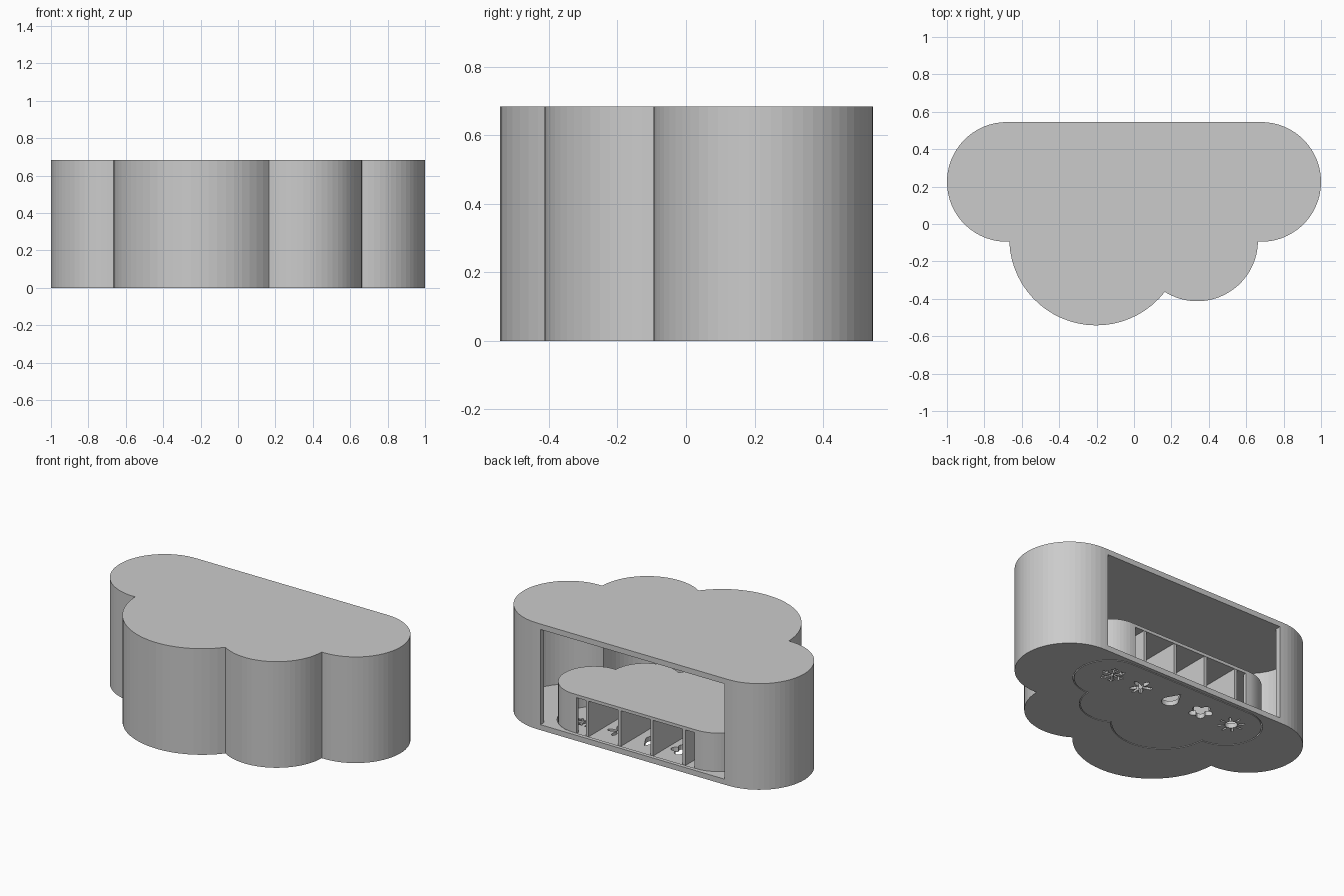
import bpy, bmesh, math
from math import sin, cos, pi, atan2, hypot, sqrt

if "Cube" in bpy.data.objects:
    bpy.data.objects.remove(bpy.data.objects["Cube"])

# Four lobes of the cloud: centre x, centre y, radius
LOBES = [(-0.68, 0.225, 0.32), (-0.202, -0.077, 0.465),
         (0.338, -0.088, 0.325), (0.68, 0.225, 0.32)]
K, OY = 0.65, 0.16          # scale and y shift of the inner tray
H, WALL = 0.683, 0.035


def lower_crossing(a, b):
    dx, dy = b[0] - a[0], b[1] - a[1]
    d = hypot(dx, dy)
    t = (a[2] ** 2 - b[2] ** 2 + d * d) / (2 * d)
    h = sqrt(a[2] ** 2 - t * t)
    mx, my = a[0] + t * dx / d, a[1] + t * dy / d
    return min([(mx + s * h * dy / d, my - s * h * dx / d) for s in (1, -1)],
               key=lambda p: p[1])


def cloud(inset=0.0, k=1.0, oy=0.0):
    """Counter-clockwise cloud outline, inset, scaled and shifted."""
    c = [(x, y, r - inset / k) for x, y, r in LOBES]
    cusps = [lower_crossing(c[i], c[i + 1]) for i in range(3)]
    knots = [(c[0][0], c[0][1] + c[0][2])] + cusps + [(c[3][0], c[3][1] + c[3][2])]
    pts = []
    for i, (x, y, r) in enumerate(c):
        a0 = atan2(knots[i][1] - y, knots[i][0] - x)
        a1 = atan2(knots[i + 1][1] - y, knots[i + 1][0] - x)
        if a1 < a0:
            a1 += 2 * pi
        n = max(6, int((a1 - a0) / math.radians(5.6)))
        last = 1 if i == 3 else 0
        for j in range(n + last):
            a = a0 + (a1 - a0) * j / n
            pts.append((k * (x + r * cos(a)), k * (y + r * sin(a)) + oy))
    return pts


def prism(name, pts, z0, z1):
    bm = bmesh.new()
    face = bm.faces.new([bm.verts.new((x, y, z0)) for x, y in pts])
    ext = bmesh.ops.extrude_face_region(bm, geom=[face])
    for v in ext['geom']:
        if isinstance(v, bmesh.types.BMVert):
            v.co.z = z1
    bmesh.ops.recalc_face_normals(bm, faces=bm.faces[:])
    me = bpy.data.meshes.new(name)
    bm.to_mesh(me)
    bm.free()
    ob = bpy.data.objects.new(name, me)
    bpy.context.collection.objects.link(ob)
    return ob


def rect(x0, x1, y0, y1):
    return [(x0, y0), (x1, y0), (x1, y1), (x0, y1)]


def cut(ob, pts, z0, z1):
    tool = prism("cutter", pts, z0, z1)
    tool.hide_render = True
    m = ob.modifiers.new("cut", 'BOOLEAN')
    m.operation, m.solver, m.object = 'DIFFERENCE', 'EXACT', tool
    bpy.context.view_layer.objects.active = ob
    bpy.ops.object.modifier_apply(modifier=m.name)
    bpy.data.objects.remove(tool)


def radial(cx, cy, fn, n=40):
    return [(cx + fn(a) * cos(a), cy + fn(a) * sin(a))
            for a in (2 * pi * i / n for i in range(n))]


def bar(cx, cy, a, r0, r1, w):
    c, s = cos(a), sin(a)
    return [(cx + u * c - v * s, cy + u * s + v * c)
            for u, v in rect(r0, r1, -w, w)]


# Outer cloud housing: hollow, open at the back, with a seat for the tray
shell = prism("cloud_housing", cloud(), 0, H)
cut(shell, cloud(WALL), WALL, H - WALL)
cut(shell, rect(-0.655, 0.655, 0.45, 0.6), WALL, H - WALL)
cut(shell, cloud(-0.006, K, OY), -0.1, 0.1)

# Inner cloud tray: hollow, open at the back
tray = prism("inner_cloud_tray", cloud(0, K, OY), 0, 0.28)
cut(tray, cloud(0.02, K, OY), 0.03, 0.26)
cut(tray, rect(-0.42, 0.42, 0.45, 0.6), 0.03, 0.26)

# Weather-shaped holes through the tray floor
HY = 0.345
shapes = []
for i in range(3):                                   # snowflake
    shapes.append(bar(0.45, HY, i * pi / 3, -0.075, 0.075, 0.006))
for i in range(6):
    a = i * pi / 3
    x, y = 0.45 + 0.04 * cos(a), HY + 0.04 * sin(a)
    shapes += [bar(x, y, a + s * pi / 4, 0, 0.028, 0.005) for s in (1, -1)]
shapes.append(radial(0.235, HY, lambda a: 0.043 + 0.03 * cos(5 * a - pi / 2)))   # leaf
shapes.append(bar(0.235, HY, -pi / 2, 0, 0.08, 0.008))
drop = [(0.05 * cos(a), 0.05 * sin(a) - 0.02)
        for a in (math.radians(150 + 12 * i) for i in range(21))]
shapes.append([(x, HY + y) for x, y in drop + [(0, 0.08)]])                       # raindrop
shapes.append(radial(-0.22, HY, lambda a: 0.045 + 0.028 * abs(cos(2.5 * a - pi / 4))))  # blossom
shapes.append(radial(-0.45, HY, lambda a: 0.037, 32))                             # sun
shapes += [bar(-0.45, HY, i * pi / 4, 0.046, 0.08, 0.006) for i in range(8)]
for s in shapes:
    cut(tray, s, -0.05, 0.05)

# Upright dividers making the compartments
for i, x in enumerate((-0.345, -0.115, 0.115, 0.345)):
    prism(f"tray_divider_{i + 1}", rect(x - 0.01, x + 0.01, -0.04, 0.512), 0.03, 0.26)
